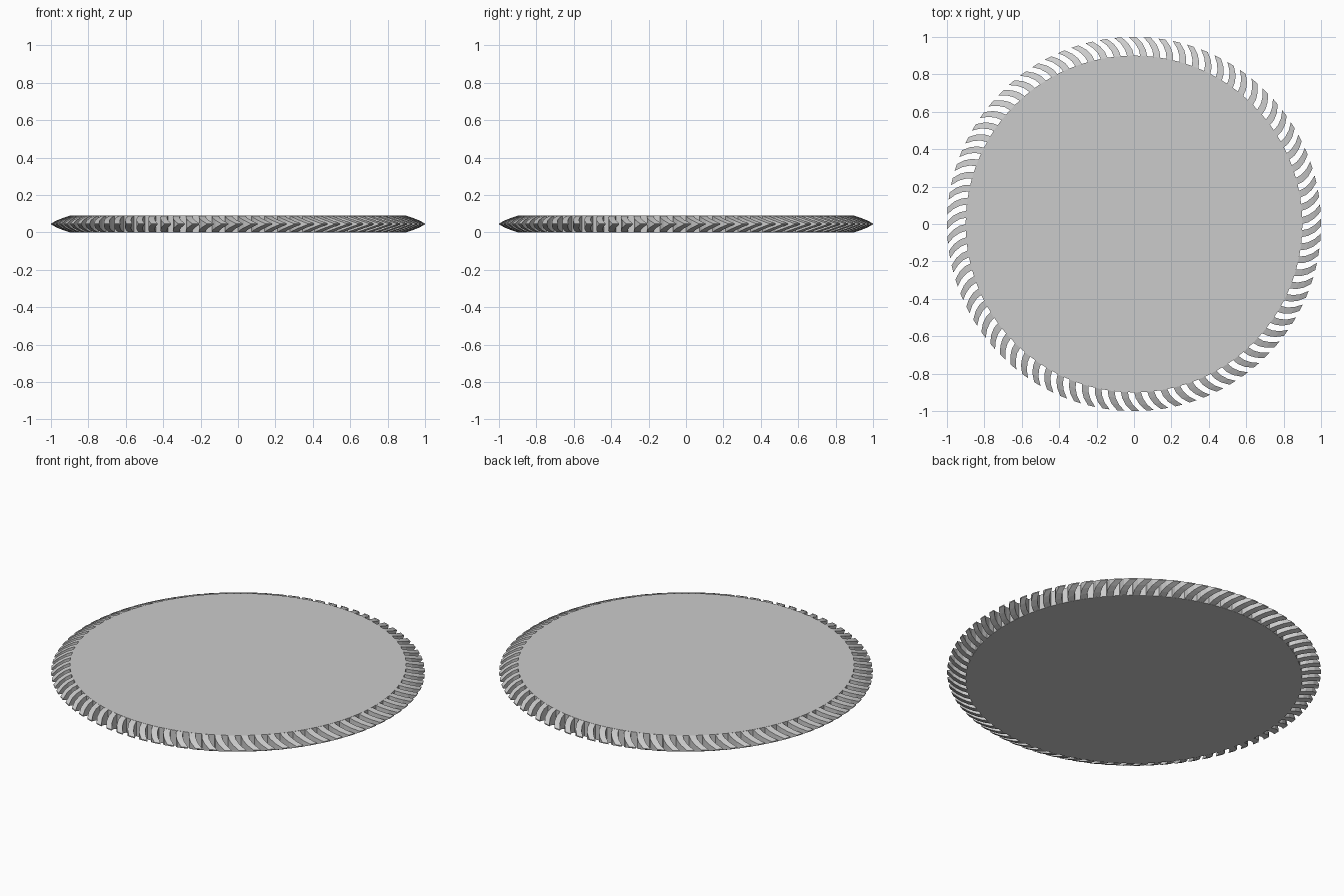
import bpy, bmesh
from math import sin, cos, pi

if "Cube" in bpy.data.objects:
    bpy.data.objects.remove(bpy.data.objects["Cube"])

TEETH = 80
MID = 0.045                      # half thickness of the plate
STEP = 2 * pi / TEETH


def finish(bm, name):
    bmesh.ops.recalc_face_normals(bm, faces=bm.faces)
    me = bpy.data.meshes.new(name)
    bm.to_mesh(me)
    bm.free()
    ob = bpy.data.objects.new(name, me)
    bpy.context.collection.objects.link(ob)
    return ob


# flat round plate
bm = bmesh.new()
bmesh.ops.create_cone(bm, cap_ends=True, segments=2 * TEETH, radius1=0.9,
                      radius2=0.9, depth=2 * MID)
bmesh.ops.translate(bm, verts=bm.verts, vec=(0, 0, MID))
finish(bm, "blade_plate")

# swept teeth: radius, sweep angle, half height, angular width
SECTIONS = [(0.897, 0.0, 0.045, 0.52), (0.932, 0.010, 0.034, 0.52),
            (0.967, 0.032, 0.020, 0.52), (1.0, 0.066, 0.003, 0.50)]
bm = bmesh.new()
for i in range(TEETH):
    rings = []
    for r, sweep, h, w in SECTIONS:
        a0 = i * STEP + sweep
        a1 = a0 + w * STEP
        rings.append([bm.verts.new((r * cos(a), r * sin(a), MID + s * h))
                      for a, s in ((a0, -1), (a1, -1), (a1, 1), (a0, 1))])
    for p, q in zip(rings, rings[1:]):
        for k in range(4):
            n = (k + 1) % 4
            bm.faces.new((p[k], p[n], q[n], q[k]))
    bm.faces.new(rings[0])
    bm.faces.new(rings[-1])
finish(bm, "rim_teeth")
